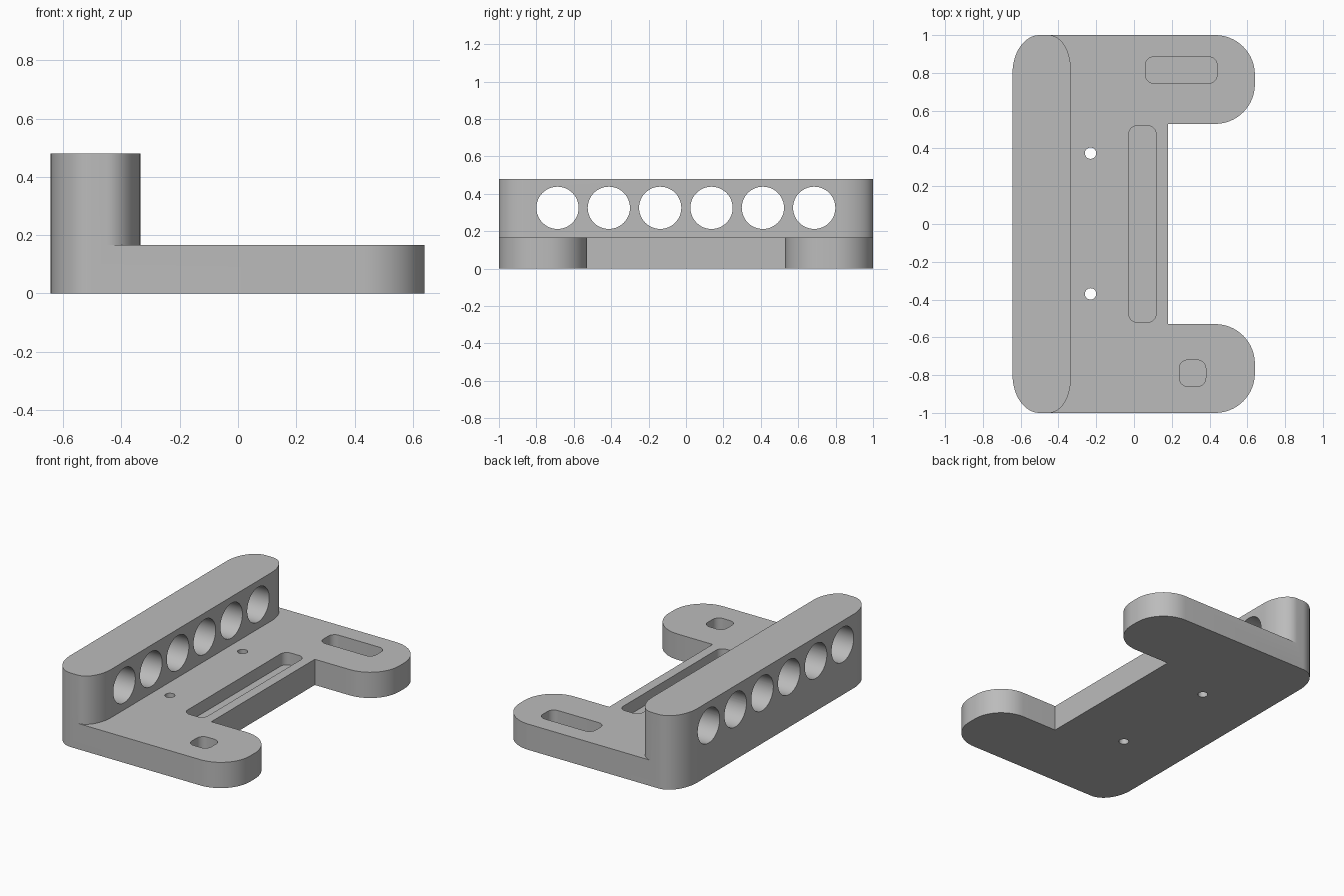
import bpy, bmesh, math

if "Cube" in bpy.data.objects:
    bpy.data.objects.remove(bpy.data.objects["Cube"])

BASE_TOP, RAIL_TOP, POCKET_DEPTH = 0.167, 0.48, 0.08

grey = bpy.data.materials.new("plain grey")
grey.diffuse_color = (0.5, 0.5, 0.5, 1)
grey.use_nodes = True
grey.node_tree.nodes["Principled BSDF"].inputs["Base Color"].default_value = grey.diffuse_color


def corner(cx, cy, rx, ry, start, steps=16):
    """Quarter ellipse, counter-clockwise from the start angle in degrees."""
    angles = [math.radians(start + 90 * i / steps) for i in range(steps + 1)]
    return [(cx + rx * math.cos(a), cy + ry * math.sin(a)) for a in angles]


def rounded_rect(x0, x1, y0, y1, r):
    return (corner(x1 - r, y1 - r, r, r, 0, 8) + corner(x0 + r, y1 - r, r, r, 90, 8)
            + corner(x0 + r, y0 + r, r, r, 180, 8) + corner(x1 - r, y0 + r, r, r, 270, 8))


def prism(name, outline, z0, z1):
    """Extrude an outline straight up."""
    bm = bmesh.new()
    face = bm.faces.new([bm.verts.new((x, y, z0)) for x, y in outline])
    top = bmesh.ops.extrude_face_region(bm, geom=[face])["geom"]
    for v in top:
        if isinstance(v, bmesh.types.BMVert):
            v.co.z = z1
    bmesh.ops.recalc_face_normals(bm, faces=bm.faces)
    mesh = bpy.data.meshes.new(name)
    bm.to_mesh(mesh)
    bm.free()
    obj = bpy.data.objects.new(name, mesh)
    bpy.context.collection.objects.link(obj)
    mesh.materials.append(grey)
    return obj


def combine(target, tool, operation):
    """Apply a boolean and discard the tool."""
    mod = target.modifiers.new(operation, "BOOLEAN")
    mod.operation, mod.object, mod.solver = operation, tool, "EXACT"
    bpy.context.view_layer.objects.active = target
    bpy.ops.object.modifier_apply(modifier=mod.name)
    bpy.data.objects.remove(tool)


# Shared rounded back corners
back = corner(-0.50, 0.80, 0.143, 0.20, 90) + corner(-0.50, -0.80, 0.143, 0.20, 180)

# C-shaped base with two round-ended arms
R = 0.21
arm = corner(0.43, 0.53 + R, R, R, 270) + corner(0.43, 1 - R, R, R, 0)
front_arm = [(x, -y) for x, y in reversed(arm)]
base = prism("base_bracket", front_arm + [(0.18, -0.53), (0.18, 0.53)] + arm + back, 0, BASE_TOP)

# Raised rail along the back edge
rail_outline = corner(-0.45, -0.82, 0.115, 0.18, 270) + corner(-0.45, 0.82, 0.115, 0.18, 0) + back
rail = prism("rail", rail_outline, BASE_TOP, RAIL_TOP)

# Row of six bores through the rail
for i in range(6):
    bore = prism("bore", [(0.113 * math.cos(a), 0.113 * math.sin(a))
                          for a in (math.tau * k / 48 for k in range(48))], -0.3, 0.3)
    bore.rotation_euler.y = math.pi / 2
    bore.location = (-0.49, -0.687 + 0.2745 * i, 0.325)
    combine(rail, bore, "DIFFERENCE")

# Pin holes right through the base
for y in (-0.37, 0.375):
    combine(base, prism("pin", rounded_rect(-0.26, -0.20, y - 0.03, y + 0.03, 0.0299),
                        -0.1, 0.3), "DIFFERENCE")

# Blind pockets: long slot, rear arm slot, front arm square
for x0, x1, y0, y1 in ((-0.028, 0.117, -0.52, 0.52), (0.06, 0.44, 0.745, 0.885),
                       (0.24, 0.38, -0.86, -0.72)):
    combine(base, prism("pocket", rounded_rect(x0, x1, y0, y1, 0.045),
                        BASE_TOP - POCKET_DEPTH, 0.3), "DIFFERENCE")

# One solid with smooth round corners and crisp edges
combine(base, rail, "UNION")
base.select_set(True)
bpy.context.view_layer.objects.active = base
bpy.ops.object.shade_smooth_by_angle(angle=math.radians(30))
